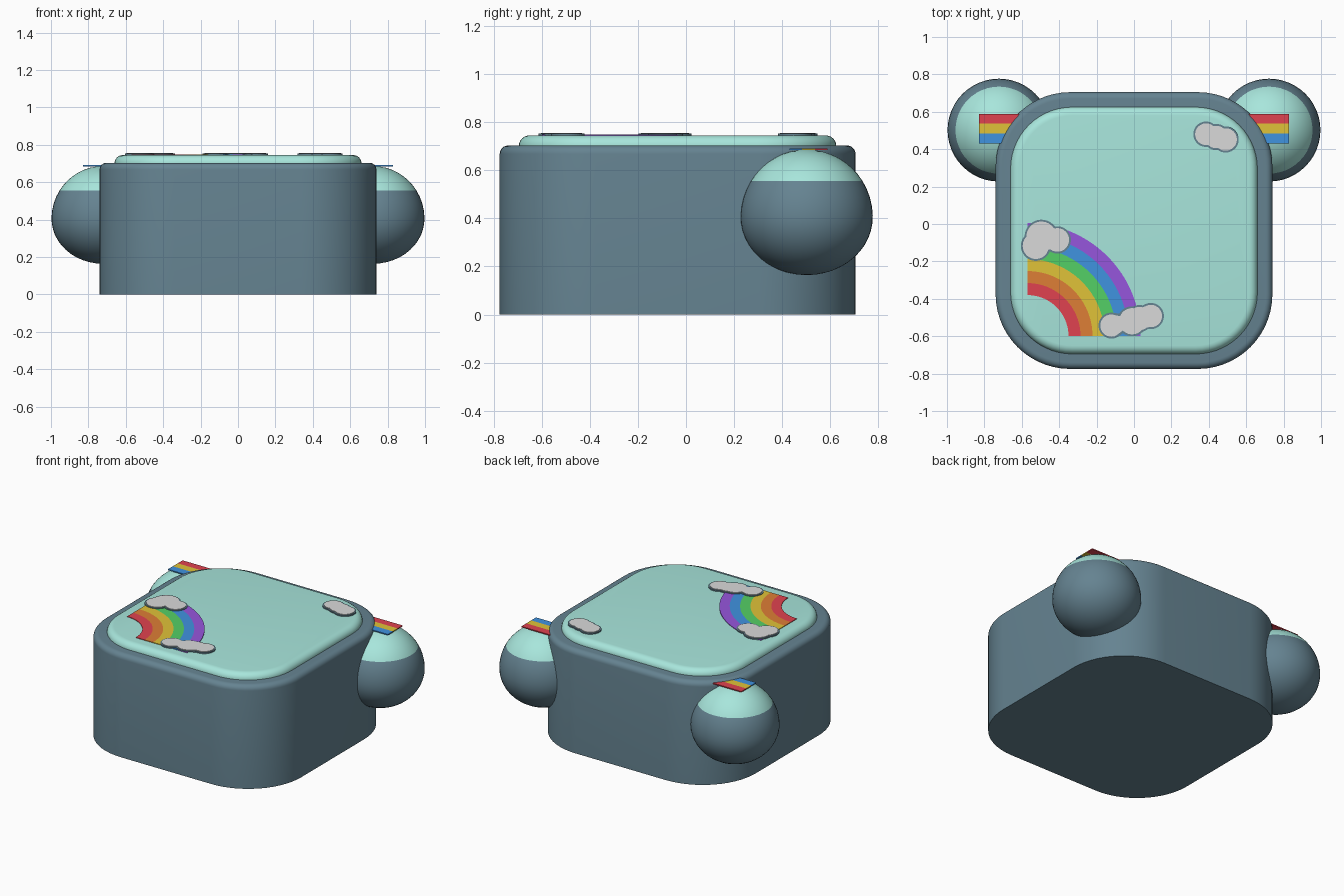
import bpy, bmesh, math

if "Cube" in bpy.data.objects:
    bpy.data.objects.remove(bpy.data.objects["Cube"])

# colours
def lin(c):
    c /= 255
    return c / 12.92 if c <= 0.04045 else ((c + 0.055) / 1.055) ** 2.4

def mat(name, r, g, b):
    m = bpy.data.materials.new(name)
    m.diffuse_color = (lin(r), lin(g), lin(b), 1)
    m.use_nodes = True
    m.node_tree.nodes["Principled BSDF"].inputs["Base Color"].default_value = m.diffuse_color
    return m

SLATE = mat("slate", 101, 131, 145)
MINT = mat("mint", 168, 230, 220)
GREY = mat("cloud_grey", 218, 218, 218)
RED = mat("red", 224, 66, 80)
ORANGE = mat("orange", 222, 126, 54)
YELLOW = mat("yellow", 224, 194, 56)
GREEN = mat("green", 84, 208, 102)
BLUE = mat("blue", 64, 147, 224)
PURPLE = mat("purple", 150, 86, 220)

CY = -0.035  # y centre of the case


def finish(name, bm, mats, smooth=True, angle=40):
    bmesh.ops.recalc_face_normals(bm, faces=bm.faces)
    me = bpy.data.meshes.new(name)
    bm.to_mesh(me)
    bm.free()
    ob = bpy.data.objects.new(name, me)
    bpy.context.collection.objects.link(ob)
    for m in mats:
        me.materials.append(m)
    if smooth:
        bpy.ops.object.select_all(action='DESELECT')
        ob.select_set(True)
        bpy.context.view_layer.objects.active = ob
        bpy.ops.object.shade_smooth_by_angle(angle=math.radians(angle))
    return ob


def loft(name, rings, mats, smooth=True):
    """Skin a stack of closed loops and cap both ends."""
    bm = bmesh.new()
    loops = [[bm.verts.new(p) for p in ring] for ring in rings]
    n = len(loops[0])
    for a, b in zip(loops, loops[1:]):
        for i in range(n):
            j = (i + 1) % n
            bm.faces.new((a[i], a[j], b[j], b[i]))
    bm.faces.new(loops[0])
    bm.faces.new(loops[-1])
    return finish(name, bm, mats, smooth)


def rounded_square(half, r, z, seg=14):
    pts = []
    for k, (sx, sy) in enumerate([(1, 1), (-1, 1), (-1, -1), (1, -1)]):
        for i in range(seg + 1):
            a = math.pi / 2 * (k + i / seg)
            pts.append((sx * (half - r) + r * math.cos(a),
                        CY + sy * (half - r) + r * math.sin(a), z))
    return pts


def rounded_slab(name, half, r, z0, z1, bevel, bevel_z, material):
    rings = [rounded_square(half, r, z0)]
    for i in range(7):
        a = math.pi / 2 * i / 6
        d = bevel * (1 - math.cos(a))
        rings.append(rounded_square(half - d, r - d, z1 - bevel_z * (1 - math.sin(a))))
    return loft(name, rings, [material])


def plate(name, outline, z0, z1, material):
    return loft(name, [[(x, y, z) for x, y in outline] for z in (z0, z1)],
                [material], smooth=False)


# case and lid panel
rounded_slab("case_body", 0.74, 0.40, 0.0, 0.703, 0.035, 0.035, SLATE)
rounded_slab("top_panel", 0.66, 0.33, 0.68, 0.745, 0.045, 0.042, MINT)

# round ears with a mint cap and three stripes
for side, sx in (("left", -1), ("right", 1)):
    bm = bmesh.new()
    rows, n = 24, 48
    cz, up, down, r = 0.405, 0.281, 0.241, 0.275
    cap = math.asin((0.555 - cz) / up)
    lats = [-math.pi / 2 + (cap + math.pi / 2) * i / 16 for i in range(1, 17)]
    lats += [cap + (math.pi / 2 - cap) * i / 8 for i in range(1, 8)]
    rings = []
    for t in lats:
        z = cz + math.sin(t) * (up if t > 0 else down)
        rings.append([bm.verts.new((sx * 0.722 + r * math.cos(t) * math.cos(2 * math.pi * i / n),
                                    0.502 + r * math.cos(t) * math.sin(2 * math.pi * i / n), z))
                      for i in range(n)])
    south = bm.verts.new((sx * 0.722, 0.502, cz - down))
    north = bm.verts.new((sx * 0.722, 0.502, cz + up))
    for i in range(n):
        j = (i + 1) % n
        bm.faces.new((south, rings[0][j], rings[0][i]))
        bm.faces.new((north, rings[-1][i], rings[-1][j]))
        for a, b in zip(rings, rings[1:]):
            bm.faces.new((a[i], a[j], b[j], b[i]))
    for f in bm.faces:
        f.material_index = 1 if f.calc_center_median().z > 0.555 else 0
    finish(side + "_ear", bm, [SLATE, MINT])

    for label, m, y in (("blue", BLUE, 0.43), ("yellow", YELLOW, 0.483), ("red", RED, 0.536)):
        x0, x1 = sorted((sx * 0.615, sx * 0.83))
        plate(f"{side}_ear_{label}_stripe",
              [(x0, y), (x1, y), (x1, y + 0.053), (x0, y + 0.053)], 0.684, 0.691, m)

# rainbow quarter arcs
RX, RY, R0, BAND = -0.57, -0.60, 0.22, 0.0642
for k, (label, m) in enumerate((("red", RED), ("orange", ORANGE), ("yellow", YELLOW),
                                ("green", GREEN), ("blue", BLUE), ("purple", PURPLE))):
    arc = [math.pi / 2 * i / 24 for i in range(25)]
    ri, ro = R0 + k * BAND, R0 + (k + 1) * BAND
    bm = bmesh.new()
    cols = []
    for a in arc:
        c, s = math.cos(a), math.sin(a)
        cols.append([bm.verts.new((RX + q * c, RY + q * s, z))
                     for q, z in ((ri, 0.742), (ro, 0.742), (ro, 0.749), (ri, 0.749))])
    for a, b in zip(cols, cols[1:]):
        for i in range(4):
            j = (i + 1) % 4
            bm.faces.new((a[i], a[j], b[j], b[i]))
    bm.faces.new(cols[0])
    bm.faces.new(cols[-1])
    finish(f"rainbow_{label}_band", bm, [m], smooth=False)


# clouds: outline of overlapping circles, seen from a shared centre
def cloud_outline(centre, lobes, shrink, n=96):
    pts = []
    for i in range(n):
        a = 2 * math.pi * i / n
        dx, dy = math.cos(a), math.sin(a)
        best = 0.01
        for x, y, r in lobes:
            px, py = x - centre[0], y - centre[1]
            along = px * dx + py * dy
            h = (r - shrink) ** 2 - (px * px + py * py - along * along)
            if h > 0:
                best = max(best, along + math.sqrt(h))
        pts.append((centre[0] + best * dx, centre[1] + best * dy))
    return pts


clouds = {
    "upper_rainbow_cloud": ((-0.485, -0.085), [(-0.495, -0.067, 0.09), (-0.525, -0.117, 0.08),
                                               (-0.41, -0.085, 0.073)]),
    "lower_rainbow_cloud": ((-0.01, -0.52), [(-0.12, -0.543, 0.07), (-0.01, -0.52, 0.08),
                                             (0.03, -0.505, 0.072), (0.09, -0.492, 0.07)]),
    "corner_cloud": ((0.435, 0.465), [(0.385, 0.48, 0.068), (0.44, 0.465, 0.07),
                                      (0.49, 0.452, 0.07)]),
}
for name, (centre, lobes) in clouds.items():
    plate(name + "_outline", cloud_outline(centre, lobes, 0.0), 0.743, 0.7525, SLATE)
    plate(name, cloud_outline(centre, lobes, 0.01), 0.7495, 0.756, GREY)
